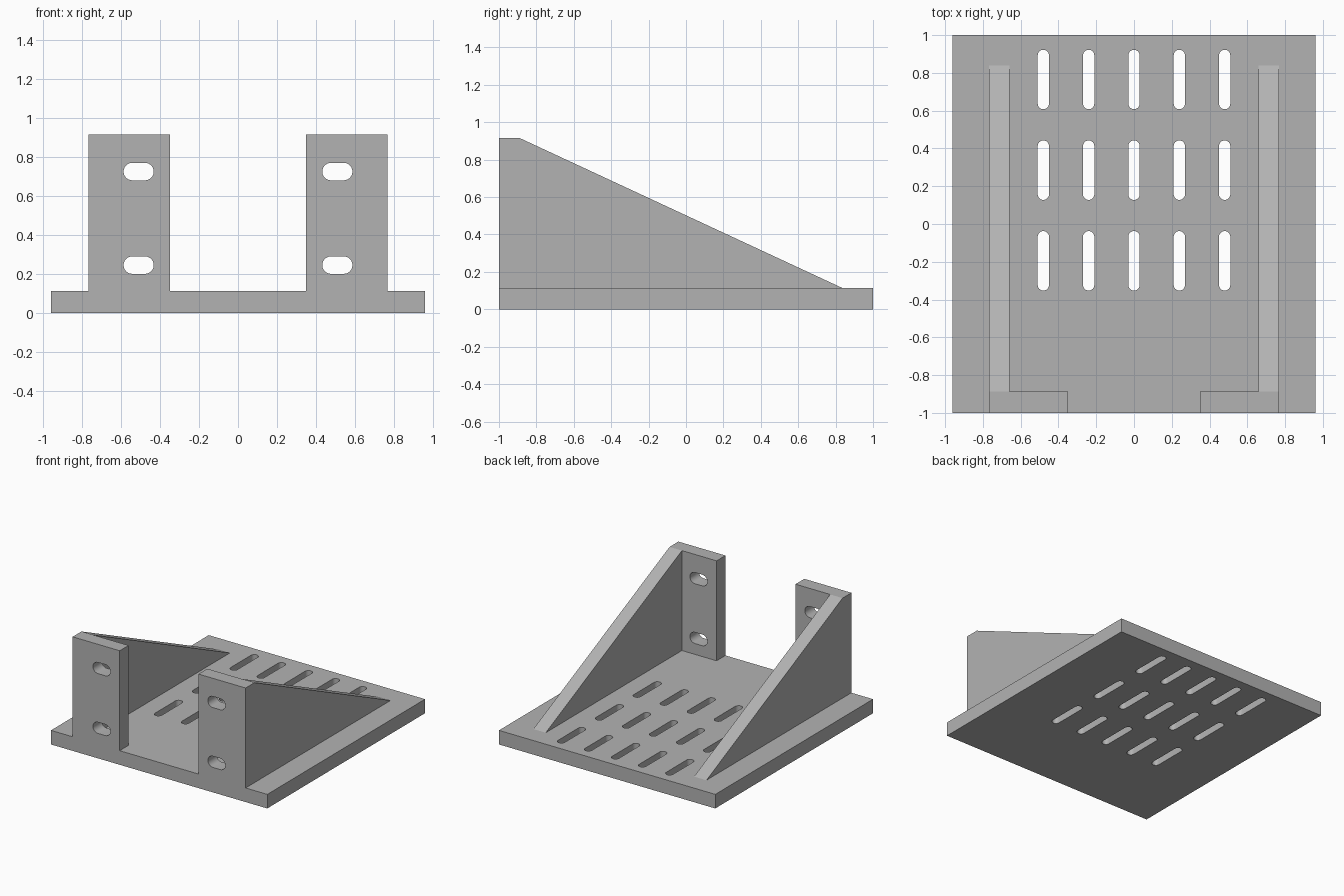
import bpy, bmesh, math
from mathutils import Matrix, Vector

cube = bpy.data.objects.get("Cube")
if cube:
    bpy.data.objects.remove(cube, do_unlink=True)

GREY = (0.45, 0.45, 0.45, 1)
metal = bpy.data.materials.new("plain grey metal")
metal.use_nodes = True
metal.diffuse_color = GREY
metal.node_tree.nodes["Principled BSDF"].inputs["Base Color"].default_value = GREY

BASE_TOP, TOP = 0.113, 0.915
HALF_W, WALL_BACK = 0.96, -0.888


def finish(bm, name):
    bmesh.ops.recalc_face_normals(bm, faces=bm.faces)
    mesh = bpy.data.meshes.new(name)
    bm.to_mesh(mesh)
    bm.free()
    mesh.materials.append(metal)
    obj = bpy.data.objects.new(name, mesh)
    bpy.context.collection.objects.link(obj)
    return obj


def prism(bm, points, offset):
    """Extrude a closed outline along an offset."""
    face = bm.faces.new([bm.verts.new(p) for p in points])
    result = bmesh.ops.extrude_face_region(bm, geom=[face], use_keep_orig=True)
    verts = [g for g in result["geom"] if isinstance(g, bmesh.types.BMVert)]
    bmesh.ops.translate(bm, verts=verts, vec=offset)


def box(name, low, high):
    bm = bmesh.new()
    low, high = Vector(low), Vector(high)
    size = Matrix.Diagonal((*(high - low), 1))
    bmesh.ops.create_cube(bm, size=1, matrix=Matrix.Translation((low + high) / 2) @ size)
    return finish(bm, name)


def slot_outline(length, width, steps=12):
    """Rounded slot outline, long along its first axis."""
    r = width / 2
    points = []
    for end in (1, -1):
        for i in range(steps + 1):
            a = math.pi * i / steps - math.pi / 2
            points.append((end * (length / 2 - r + r * math.cos(a)), end * r * math.sin(a)))
    return points


def cut(obj, bm):
    """Cut the solids in bm out of the object."""
    cutter = finish(bm, obj.name + "_cutter")
    cutter.hide_render = True
    mod = obj.modifiers.new("slots", "BOOLEAN")
    mod.operation, mod.solver, mod.object = "DIFFERENCE", "EXACT", cutter
    bpy.context.view_layer.objects.active = obj
    bpy.ops.object.modifier_apply(modifier=mod.name)
    bpy.data.objects.remove(cutter, do_unlink=True)
    # smooth only the rounded slot ends
    obj.select_set(True)
    bpy.ops.object.shade_smooth_by_angle(angle=math.radians(30))
    obj.select_set(False)


bpy.ops.object.select_all(action="DESELECT")

# Base plate with a grid of long slots
base = box("base_plate", (-HALF_W, -1, 0), (HALF_W, 1, BASE_TOP))
slots = bmesh.new()
for column in range(-2, 3):
    for row in range(3):
        x, y = column * 0.24, -0.195 + row * 0.48
        outline = [(x - v, y + u, -0.1) for u, v in slot_outline(0.315, 0.06)]
        prism(slots, outline, (0, 0, 0.4))
cut(base, slots)

for side, name in ((1, "left"), (-1, "right")):
    # Upright mounting flange with two slots
    xs = sorted((side * 0.35, side * 0.768))
    flange = box(name + "_flange", (xs[0], -1, BASE_TOP), (xs[1], WALL_BACK, TOP))
    slots = bmesh.new()
    for z in (0.245, 0.725):
        outline = [(side * 0.51 + u, -1.1, z + v) for u, v in slot_outline(0.155, 0.09)]
        prism(slots, outline, (0, 0.4, 0))
    cut(flange, slots)

    # Sloping triangular gusset
    bm = bmesh.new()
    profile = ((WALL_BACK, BASE_TOP), (0.838, BASE_TOP), (WALL_BACK, TOP))
    prism(bm, [(side * 0.658, y, z) for y, z in profile], (side * 0.11, 0, 0))
    finish(bm, name + "_gusset")
